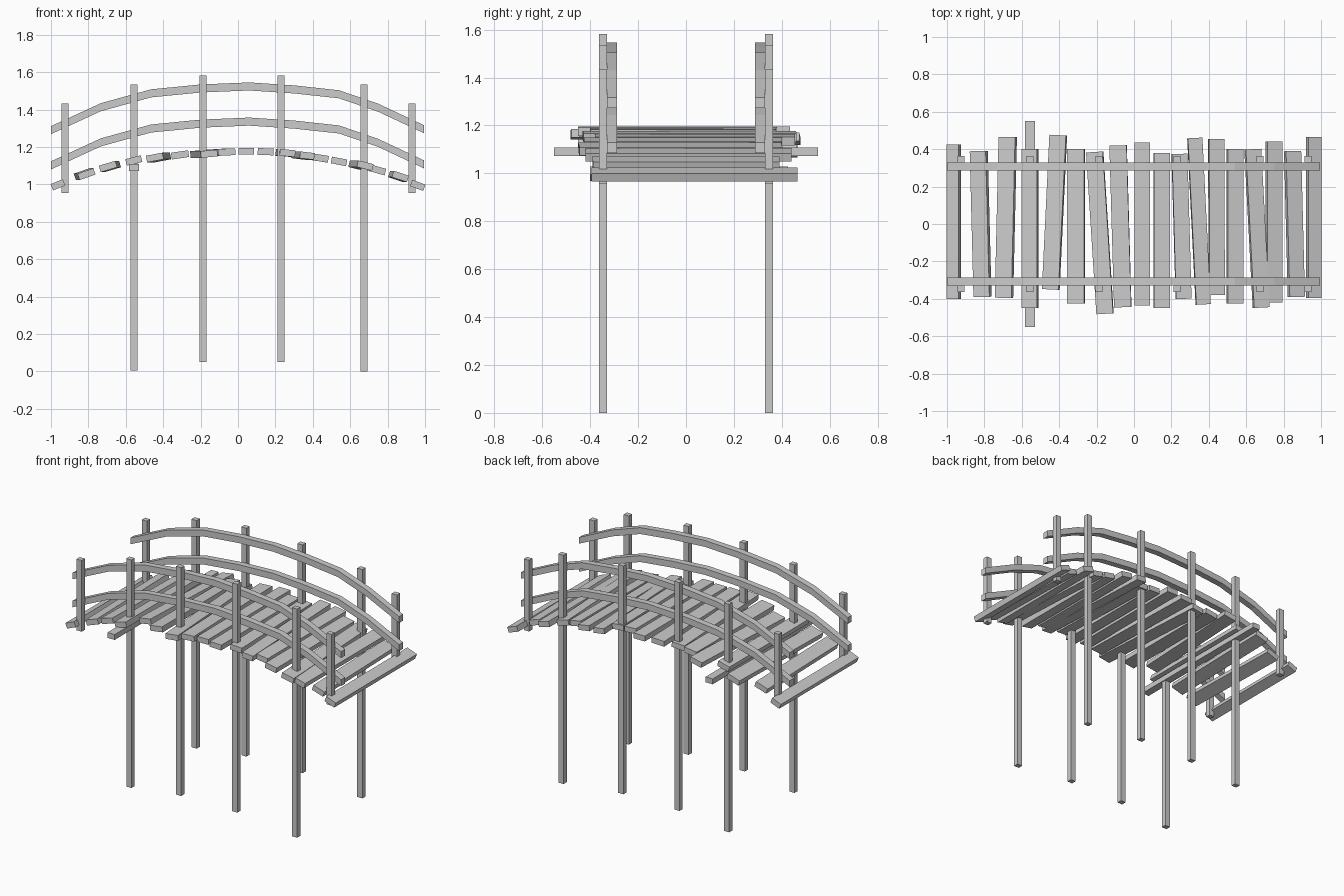
import bpy, bmesh, math
from mathutils import Matrix, Vector

if "Cube" in bpy.data.objects:
    bpy.data.objects.remove(bpy.data.objects["Cube"])


def make_object(name, bm):
    bmesh.ops.recalc_face_normals(bm, faces=bm.faces)
    mesh = bpy.data.meshes.new(name)
    bm.to_mesh(mesh)
    bm.free()
    ob = bpy.data.objects.new(name, mesh)
    bpy.context.collection.objects.link(ob)
    return ob


def box(name, center, size, pitch=0, yaw=0):
    bm = bmesh.new()
    bmesh.ops.create_cube(bm, size=1)
    m = (Matrix.Translation(center) @ Matrix.Rotation(yaw, 4, 'Z')
         @ Matrix.Rotation(pitch, 4, 'Y') @ Matrix.Diagonal((*size, 1)))
    bmesh.ops.transform(bm, matrix=m, verts=bm.verts)
    return make_object(name, bm)


def rail(name, path, y, width, height):
    # rectangular section carried along an arched path
    bm = bmesh.new()
    rings = []
    for x, z in path:
        rings.append([bm.verts.new((x, y + sy * width / 2, z + sz * height / 2))
                      for sy, sz in ((-1, -1), (1, -1), (1, 1), (-1, 1))])
    for a, b in zip(rings, rings[1:]):
        for i in range(4):
            j = (i + 1) % 4
            bm.faces.new((a[i], a[j], b[j], b[i]))
    bm.faces.new(rings[0])
    bm.faces.new(rings[-1])
    return make_object(name, bm)


# Deck planks: x at back end, x at front end, back y, front y, height, width
planks = [
    (-.963, -.963, .425, -.40, .998, .07), (-.83, -.81, .39, -.39, 1.055, .09),
    (-.675, -.695, .465, -.395, 1.096, .092), (-.557, -.557, .40, -.45, 1.128, .085),
    (-.405, -.445, .475, -.35, 1.144, .09), (-.31, -.31, .40, -.425, 1.158, .093),
    (-.21, -.155, .385, -.48, 1.164, .09), (-.085, -.06, .42, -.445, 1.173, .092),
    (.043, .043, .435, -.435, 1.177, .083), (.148, .148, .38, -.45, 1.175, .085),
    (.243, .265, .375, -.40, 1.168, .083), (.325, .37, .46, -.43, 1.154, .078),
    (.44, .442, .455, -.38, 1.141, .083), (.54, .54, .40, -.425, 1.123, .083),
    (.635, .68, .40, -.447, 1.101, .085), (.748, .748, .44, -.42, 1.077, .083),
    (.848, .868, .39, -.39, 1.043, .085), (.961, .961, .465, -.395, .995, .075),
]
for i, (xb, xf, yb, yf, z, w) in enumerate(planks):
    x = (xb + xf) / 2
    box(f"deck_plank_{i + 1}", Vector((x, (yb + yf) / 2, z)),
        (w, math.hypot(xb - xf, yb - yf), .036),
        pitch=math.atan(.4 * (x - .05)), yaw=math.atan2(xf - xb, yb - yf))

# Projecting cross beam under the deck
box("cross_beam", Vector((-.557, 0, 1.09)), (.053, 1.1, .036))

# Posts: x, bottom, top
posts = [(-.925, .955, 1.433), (-.556, .005, 1.535), (-.187, .05, 1.582),
         (.23, .05, 1.582), (.674, 0, 1.535), (.93, .955, 1.433)]
arch = [(-1, 1.29), (-.733, 1.413), (-.465, 1.487), (-.2, 1.513), (.06, 1.524),
        (.3, 1.508), (.54, 1.482), (.75, 1.41), (.995, 1.295)]
for side, s in (("front", -1), ("back", 1)):
    for i, (x, z0, z1) in enumerate(posts):
        box(f"{side}_post_{i + 1}", Vector((x, s * .346, (z0 + z1) / 2)),
            (.038, .034, z1 - z0))
    # Two arched handrails on the inside of the posts
    for level, dz in (("top", 0), ("lower", -.188)):
        rail(f"{side}_{level}_rail", [(x, z + dz) for x, z in arch],
             s * .308, .042, .043)
